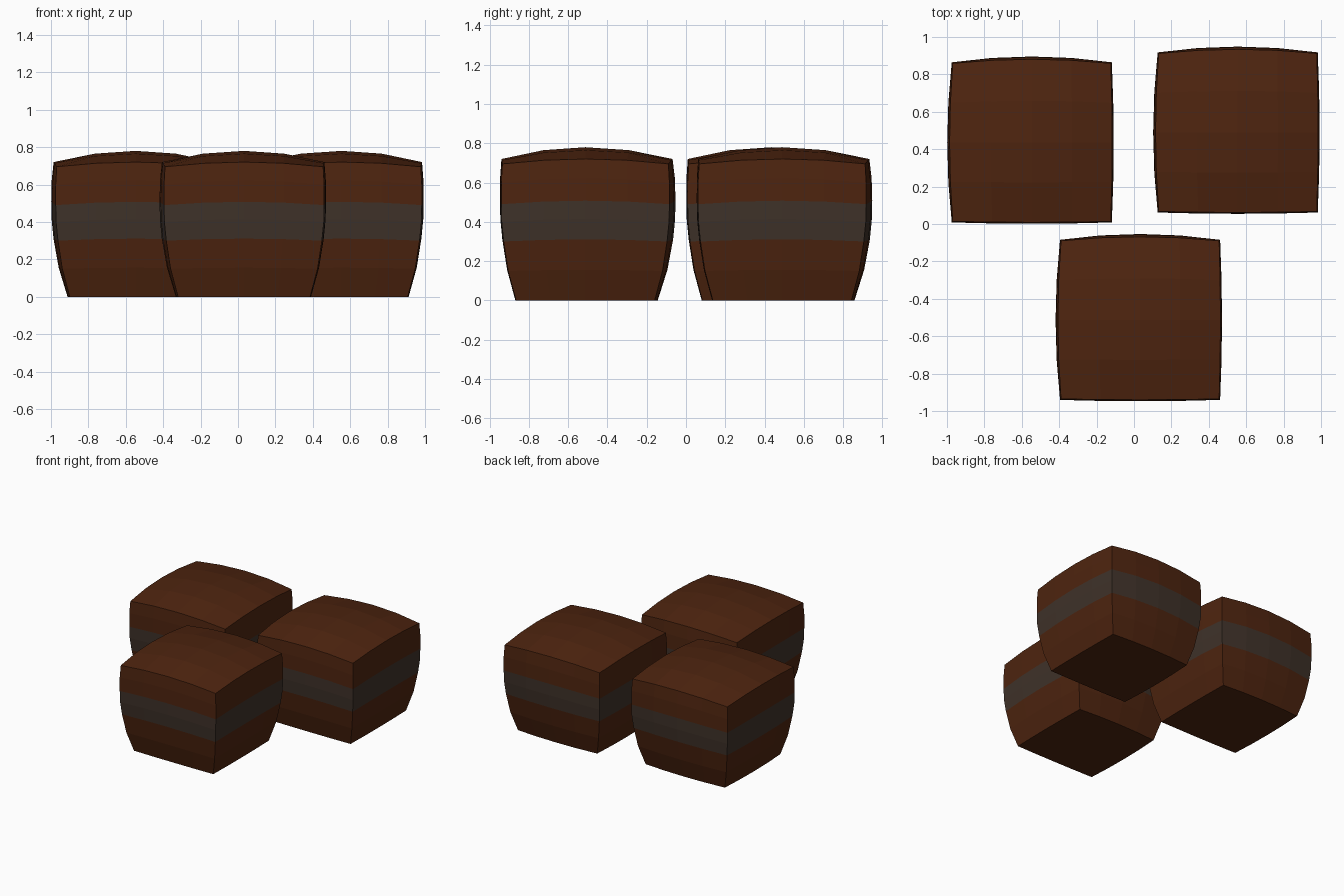
import bpy, bmesh

if "Cube" in bpy.data.objects:
    bpy.data.objects.remove(bpy.data.objects["Cube"])

def material(name, rgb):
    m = bpy.data.materials.new(name)
    m.diffuse_color = (*rgb, 1)
    m.use_nodes = True
    m.node_tree.nodes["Principled BSDF"].inputs["Base Color"].default_value = m.diffuse_color
    return m

SPONGE = material("chocolate sponge", (0.076, 0.0178, 0.0048))
FILLING = material("grey brown filling", (0.050, 0.032, 0.0225))

# (height at the corner, half width at the corner, strength of side bulge)
LEVELS = [(0.0, 0.353, 0.5), (0.15, 0.393, 0.8), (0.30, 0.416, 1.0),
          (0.40, 0.426, 1.0), (0.49, 0.428, 1.0), (0.60, 0.428, 0.9),
          (0.695, 0.4225, 0.7)]
N = 4                       # segments across each side
TOP = len(LEVELS) - 1

def point(i, j, k):
    """Surface point of a puffed square cake; it bulges a little unevenly."""
    z, half, bulge = LEVELS[k]
    u, v = 2 * i / N - 1, 2 * j / N - 1
    cu, cv = 1 - u * u, 1 - v * v
    x = 0.0075 + half * u + bulge * cv * u * (0.010 if u > 0 else 0.024)
    y = -0.0125 + half * v + bulge * cu * v * (0.031 if v > 0 else 0.007)
    t = z / 0.695
    return x, y, z + t * (0.025 * (cu + cv) + 0.035 * cu * cv)

def cake(name, cx, cy):
    bm = bmesh.new()
    verts = {}
    def vert(i, j, k):
        if (i, j, k) not in verts:
            verts[i, j, k] = bm.verts.new(point(i, j, k))
        return verts[i, j, k]
    # walls, with the filling as a band of levels
    ring = ([(i, 0) for i in range(N)] + [(N, j) for j in range(N)] +
            [(i, N) for i in range(N, 0, -1)] + [(0, j) for j in range(N, 0, -1)])
    for k in range(TOP):
        for a, b in zip(ring, ring[1:] + ring[:1]):
            f = bm.faces.new([vert(*a, k), vert(*b, k), vert(*b, k + 1), vert(*a, k + 1)])
            f.material_index = 1 if 2 <= k < 4 else 0
    # domed top
    for i in range(N):
        for j in range(N):
            bm.faces.new([vert(i, j, TOP), vert(i + 1, j, TOP),
                          vert(i + 1, j + 1, TOP), vert(i, j + 1, TOP)])
    # flat base
    bm.faces.new([vert(*p, 0) for p in reversed(ring)])
    bmesh.ops.recalc_face_normals(bm, faces=bm.faces)
    mesh = bpy.data.meshes.new(name)
    bm.to_mesh(mesh)
    bm.free()
    mesh.materials.append(SPONGE)
    mesh.materials.append(FILLING)
    ob = bpy.data.objects.new(name, mesh)
    ob.location = (cx, cy, 0)
    bpy.context.collection.objects.link(ob)

cake("cake_back_left", -0.554, 0.449)
cake("cake_back_right", 0.547, 0.502)
cake("cake_front", 0.025, -0.50)
